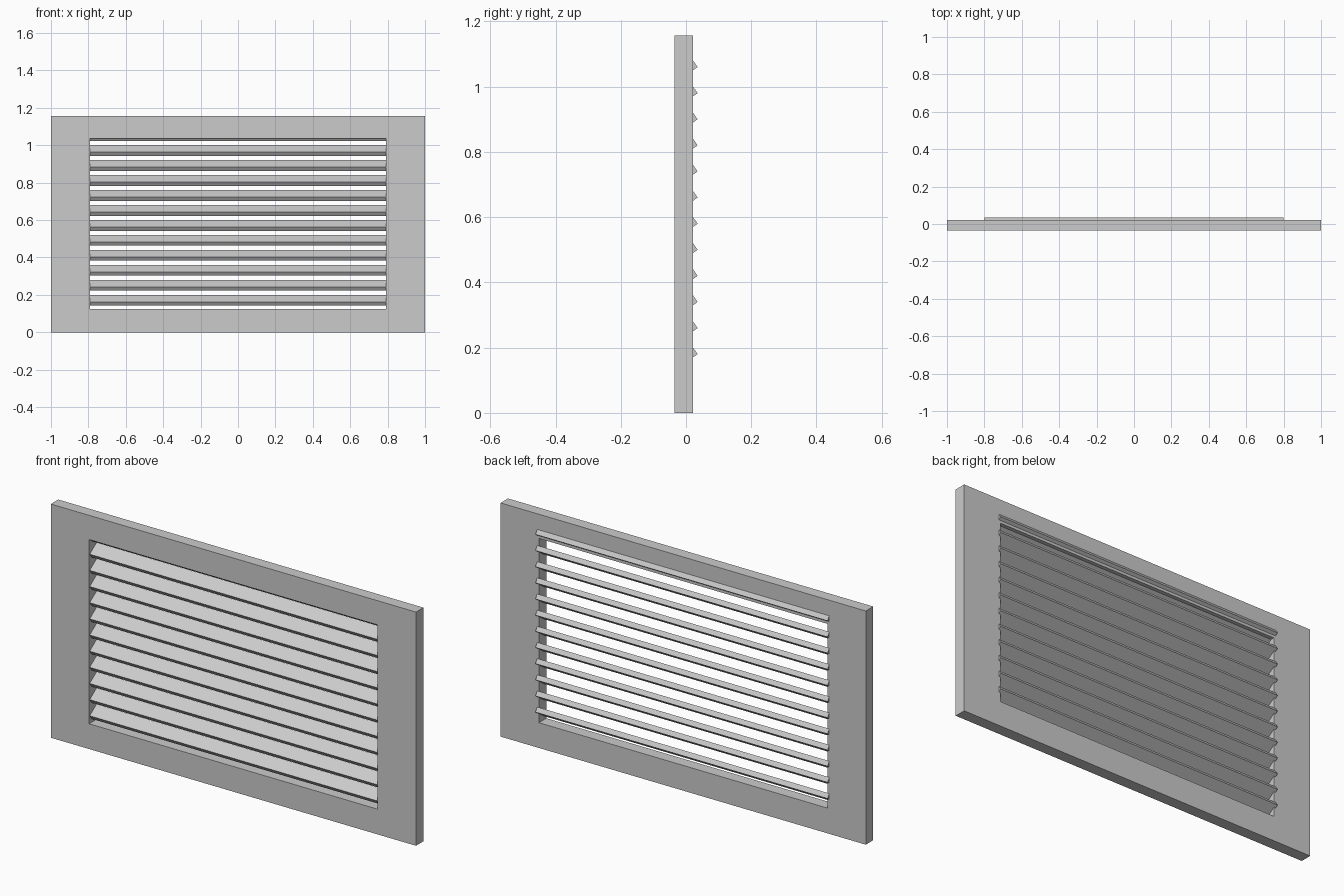
import bpy
import bmesh
from math import radians
from mathutils import Matrix, Vector

cube = bpy.data.objects.get("Cube")
if cube:
    bpy.data.objects.remove(cube, do_unlink=True)

GREY = (0.6, 0.6, 0.6, 1.0)
metal = bpy.data.materials.new("light grey metal")
metal.use_nodes = True
metal.diffuse_color = GREY
metal.node_tree.nodes["Principled BSDF"].inputs["Base Color"].default_value = GREY


def finish(name, bm):
    bmesh.ops.recalc_face_normals(bm, faces=bm.faces)
    mesh = bpy.data.meshes.new(name)
    bm.to_mesh(mesh)
    bm.free()
    mesh.materials.append(metal)
    obj = bpy.data.objects.new(name, mesh)
    bpy.context.collection.objects.link(obj)
    return obj


# Frame: rectangular ring, extruded front to back
FRONT, BACK = -0.036, 0.022
bm = bmesh.new()


def rectangle(half_width, bottom, top):
    corners = [(-half_width, bottom), (half_width, bottom),
               (half_width, top), (-half_width, top)]
    return [bm.verts.new((x, FRONT, z)) for x, z in corners]


outer = rectangle(1.0, 0.0, 1.157)
inner = rectangle(0.79, 0.125, 1.037)
for i in range(4):
    j = (i + 1) % 4
    bm.faces.new((outer[i], outer[j], inner[j], inner[i]))
ring = bmesh.ops.extrude_face_region(bm, geom=bm.faces[:], use_keep_orig=True)
bmesh.ops.translate(bm, vec=Vector((0, BACK - FRONT, 0)),
                    verts=[v for v in ring["geom"] if isinstance(v, bmesh.types.BMVert)])
finish("frame", bm)

# Slats: tilted boards, back edge high, ends let into the frame
TILT = radians(35)
for n in range(12):
    bm = bmesh.new()
    bmesh.ops.create_cube(bm, size=1.0)
    bmesh.ops.scale(bm, vec=(1.6, 0.065, 0.0245), verts=bm.verts)
    bmesh.ops.rotate(bm, matrix=Matrix.Rotation(TILT, 3, "X"), verts=bm.verts)
    slat = finish(f"slat_{n + 1}", bm)
    slat.location = (0, 0.002, 0.1715 + 0.08 * n)
